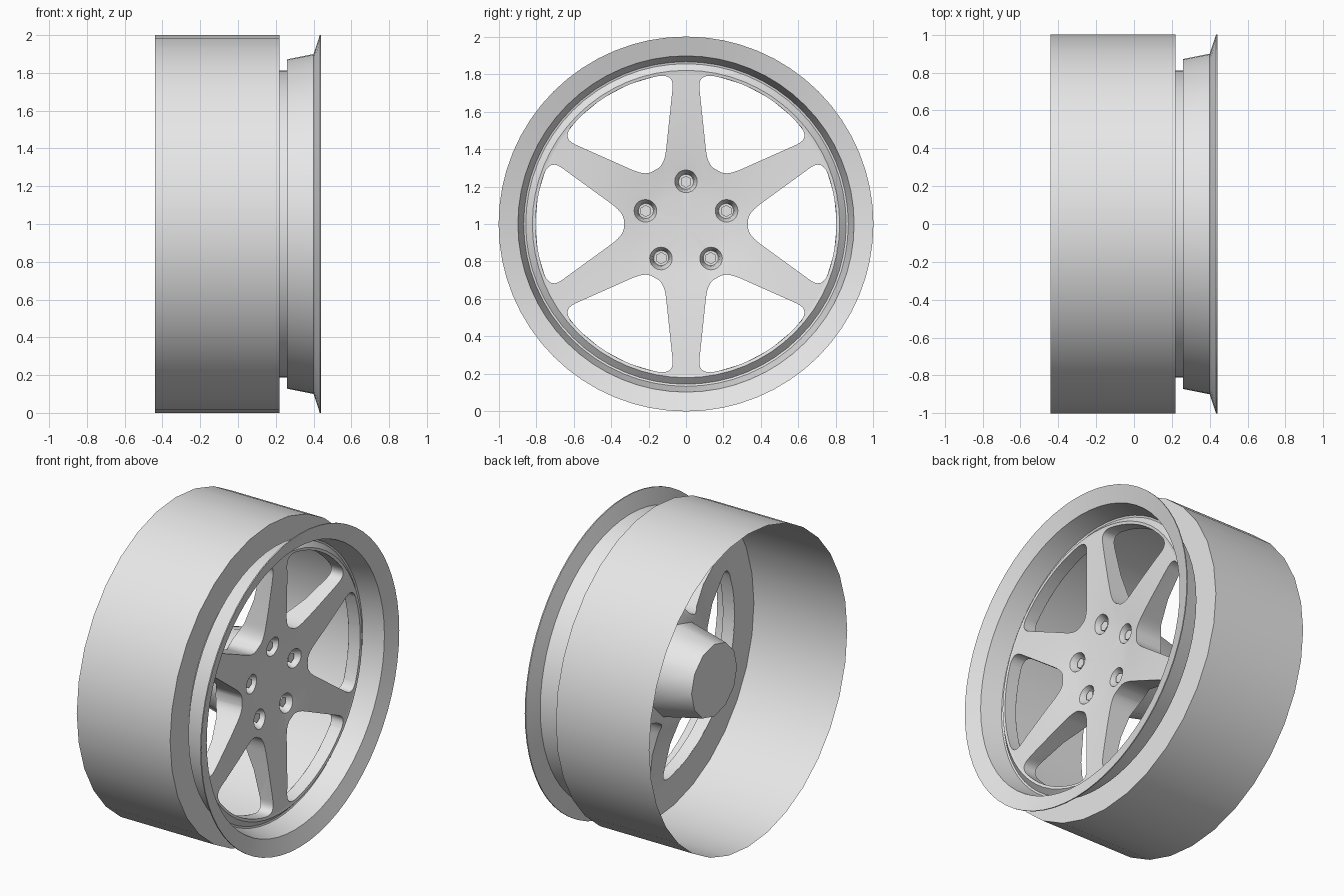
import bpy, bmesh
from math import sin, cos, pi, radians
from mathutils import Vector

if "Cube" in bpy.data.objects:
    bpy.data.objects.remove(bpy.data.objects["Cube"])

metal = bpy.data.materials.new("light_grey_metal")
metal.use_nodes = True
metal.diffuse_color = (0.8, 0.8, 0.8, 1)
metal.node_tree.nodes["Principled BSDF"].inputs["Base Color"].default_value = (0.8, 0.8, 0.8, 1)


def finish(name, bm):
    """Turn a bmesh into an object, raised so the wheel stands on the floor."""
    bmesh.ops.remove_doubles(bm, verts=bm.verts, dist=1e-5)
    bmesh.ops.recalc_face_normals(bm, faces=bm.faces)
    bmesh.ops.translate(bm, verts=bm.verts, vec=(0, 0, 1))
    mesh = bpy.data.meshes.new(name)
    bm.to_mesh(mesh)
    bm.free()
    mesh.materials.append(metal)
    ob = bpy.data.objects.new(name, mesh)
    bpy.context.collection.objects.link(ob)
    return ob


def smooth(ob, angle=35):
    bpy.ops.object.select_all(action='DESELECT')
    ob.select_set(True)
    bpy.context.view_layer.objects.active = ob
    bpy.ops.object.shade_smooth_by_angle(angle=radians(angle))


def loft(bm, rings):
    """Join closed rings of points with quads."""
    rings = [[bm.verts.new(p) for p in ring] for ring in rings]
    n = len(rings[0])
    for a, b in zip(rings, rings[1:]):
        for i in range(n):
            j = (i + 1) % n
            bm.faces.new((a[i], a[j], b[j], b[i]))
    return rings


def circle(x, r, n, cy=0, cz=0):
    return [(x, cy + r * sin(2 * pi * i / n), cz + r * cos(2 * pi * i / n)) for i in range(n)]


def lathe(name, profile, n):
    """Spin an (x, radius) profile about the axle."""
    bm = bmesh.new()
    loft(bm, [circle(x, r, n) for x, r in profile])
    bmesh.ops.dissolve_degenerate(bm, dist=1e-6, edges=bm.edges)
    return finish(name, bm)


def prism(bm, rings):
    """Closed solid through several rings."""
    rings = loft(bm, rings)
    bm.faces.new(rings[0][::-1])
    bm.faces.new(rings[-1])


def fillet(a, c, b, steps=6):
    pts = []
    for i in range(steps + 1):
        t = i / steps
        pts.append(a * (1 - t) ** 2 + c * 2 * t * (1 - t) + b * t * t)
    return pts


# Barrel: open drum with a flat annulus at its outer end
smooth(lathe("barrel", [(-0.44, 1), (0.22, 1), (0.22, 0.805)], 32))

# Lip: neck, flange, and inner groove
lip = [(0.22, 0.805), (0.26, 0.805), (0.26, 0.872), (0.40, 0.90), (0.433, 1.0),
       (0.44, 1.0), (0.407, 0.897), (0.275, 0.866), (0.272, 0.855),
       (0.305, 0.82), (0.302, 0.805)]
smooth(lathe("rim_lip", lip, 64))

# Spoke disc: dished front, thicker towards the hub
disc_profile = [(0.24, 0), (0.24, 0.17), (0.247, 0.25), (0.262, 0.34), (0.28, 0.5),
                (0.295, 0.68), (0.302, 0.812), (0.22, 0.812), (0.205, 0.72),
                (0.175, 0.55), (0.12, 0.4), (0.06, 0.31), (0.06, 0)]
disc = lathe("spoke_disc", disc_profile, 72)


# Window outline: straight spoke edges, filleted corners, outer arc
def spoke_edge(s):
    w = 0.112 - (s - 0.34) * 0.105
    return Vector((s * cos(pi / 6) + w / 2, s / 2 - w * cos(pi / 6)))


def on_arc(deg):
    return Vector((cos(radians(deg)), sin(radians(deg)))) * 0.803


half = fillet(Vector((0.332, 0.025)), spoke_edge(0.325), spoke_edge(0.40))
half += fillet(spoke_edge(0.725), spoke_edge(0.797), on_arc(20))
half += [on_arc(d) for d in (16, 12, 8, 4)]
window = half + [on_arc(0)] + [Vector((p.x, -p.y)) for p in reversed(half)]

# Cutters: six windows and five tapered bolt holes
bolts = [(0.225 * sin(2 * pi * k / 5), 0.225 * cos(2 * pi * k / 5)) for k in range(5)]
bm = bmesh.new()
for k in range(6):
    c, s = cos(k * pi / 3), sin(k * pi / 3)
    prism(bm, [[(x, p.x * c - p.y * s, p.x * s + p.y * c) for p in window] for x in (-0.1, 0.5)])
for y, z in bolts:
    prism(bm, [circle(0.17, 0.04, 20, y, z), circle(0.21, 0.046, 20, y, z),
               circle(0.27, 0.07, 20, y, z)])
cutter = finish("disc_cutter", bm)
cutter.hide_render = True
mod = disc.modifiers.new("openings", 'BOOLEAN')
mod.object = cutter
mod.operation = 'DIFFERENCE'
mod.solver = 'EXACT'
bpy.context.view_layer.objects.active = disc
bpy.ops.object.modifier_apply(modifier=mod.name)
bpy.data.objects.remove(cutter)
smooth(disc)

# Hub: tapered boss reaching inwards
bm = bmesh.new()
prism(bm, [circle(-0.2, 0.23, 12), circle(0.12, 0.3, 12)])
smooth(finish("hub", bm))

# Hexagonal bolts seated in the holes
for k, (y, z) in enumerate(bolts):
    bm = bmesh.new()
    prism(bm, [circle(0.15, 0.032, 6, y, z), circle(0.225, 0.032, 6, y, z)])
    finish(f"wheel_bolt_{k + 1}", bm)
